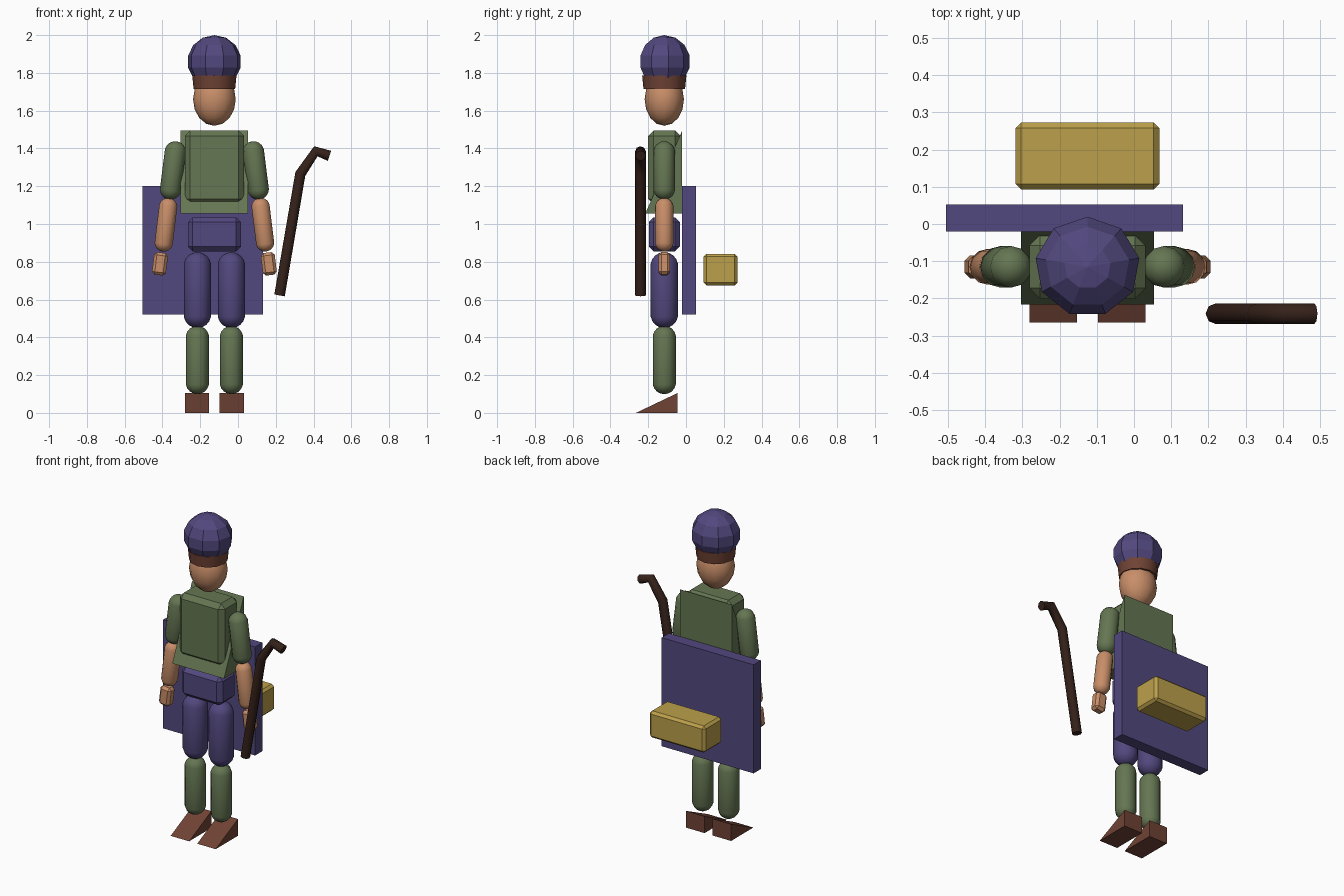
import bpy, bmesh, math
from mathutils import Vector, Matrix

if "Cube" in bpy.data.objects:
    bpy.data.objects.remove(bpy.data.objects["Cube"])

CX, CY = -0.125, -0.115   # body axis


def mat(name, r, g, b):
    m = bpy.data.materials.new(name)
    m.diffuse_color = (r, g, b, 1)
    m.use_nodes = True
    m.node_tree.nodes["Principled BSDF"].inputs["Base Color"].default_value = m.diffuse_color
    return m


PURPLE = mat("purple", 0.085, 0.065, 0.21)
GREEN = mat("green", 0.13, 0.18, 0.085)
SKIN = mat("skin", 0.58, 0.27, 0.14)
BROWN = mat("brown", 0.16, 0.055, 0.035)
DARK = mat("dark_wood", 0.035, 0.015, 0.01)
GOLD = mat("gold", 0.5, 0.35, 0.07)


def finish(name, bm, material, smooth=0):
    bmesh.ops.recalc_face_normals(bm, faces=bm.faces)
    me = bpy.data.meshes.new(name)
    bm.to_mesh(me)
    bm.free()
    me.materials.append(material)
    ob = bpy.data.objects.new(name, me)
    bpy.context.collection.objects.link(ob)
    if smooth:
        bpy.ops.object.select_all(action='DESELECT')
        bpy.context.view_layer.objects.active = ob
        ob.select_set(True)
        bpy.ops.object.shade_smooth_by_angle(angle=math.radians(smooth))
    return ob


def box(name, lo, hi, material, chamfer=0, tilt=0):
    lo, hi = Vector(lo), Vector(hi)
    bm = bmesh.new()
    bmesh.ops.create_cube(bm, size=1)
    bmesh.ops.scale(bm, vec=hi - lo, verts=bm.verts)
    if chamfer:
        bmesh.ops.bevel(bm, geom=bm.edges[:], offset=chamfer, segments=1, affect='EDGES')
    ob = finish(name, bm, material)
    ob.location = (lo + hi) / 2
    ob.rotation_euler.y = tilt
    return ob


def wedge(name, lo, hi, material):
    # box whose front slopes from the low front edge to the high back edge
    bm = bmesh.new()
    profile = [(lo[1], lo[2]), (hi[1], lo[2]), (hi[1], hi[2])]
    face = bm.faces.new([bm.verts.new((lo[0], y, z)) for y, z in profile])
    ext = bmesh.ops.extrude_face_region(bm, geom=[face])["geom"]
    bmesh.ops.translate(bm, vec=(hi[0] - lo[0], 0, 0),
                        verts=[v for v in ext if isinstance(v, bmesh.types.BMVert)])
    return finish(name, bm, material)


def ball(name, loc, radii, material, seg, rings, smooth=0):
    bm = bmesh.new()
    bmesh.ops.create_uvsphere(bm, u_segments=seg, v_segments=rings, radius=1)
    bmesh.ops.scale(bm, vec=radii, verts=bm.verts)
    bmesh.ops.translate(bm, vec=loc, verts=bm.verts)
    return finish(name, bm, material, smooth)


def capsule(name, a, b, r, material):
    # sphere split at its middle and stretched so its tips reach a and b
    a, b = Vector(a), Vector(b)
    bm = bmesh.new()
    bmesh.ops.create_uvsphere(bm, u_segments=12, v_segments=9, radius=r * 1.015)
    shift = (b - a).length / 2 - r
    for v in bm.verts:
        v.co.z += shift if v.co.z > 0 else -shift
    rot = Vector((0, 0, 1)).rotation_difference(b - a).to_matrix().to_4x4()
    bm.transform(Matrix.Translation((a + b) / 2) @ rot)
    return finish(name, bm, material, 40)


# head, hair band and hat
ball("head", (CX, CY, 1.66), (0.113, 0.104, 0.14), SKIN, 12, 8, 40)
bm = bmesh.new()
bmesh.ops.create_cone(bm, cap_ends=True, segments=12, radius1=0.11, radius2=0.117, depth=0.07,
                      matrix=Matrix.Translation((CX, CY, 1.75)))
finish("hair", bm, BROWN, 40)
ball("hat", (CX, CY, 1.86), (0.145, 0.138, 0.14), PURPLE, 9, 7)

# trunk
box("torso", (-0.281, -0.2, 1.105), (0.031, -0.03, 1.495), GREEN, 0.028)
wedge("vest", (-0.304, -0.216, 1.055), (0.054, -0.02, 1.495), GREEN)
box("pelvis", (-0.265, -0.197, 0.855), (0.015, -0.033, 1.035), PURPLE, 0.025)

# limbs, mirrored about the body axis
for side, s in (("left", -1), ("right", 1)):
    x = lambda d: CX + s * d
    capsule(side + "_thigh", (x(0.09), CY, 0.45), (x(0.09), CY, 0.85), 0.072, PURPLE)
    capsule(side + "_shin", (x(0.09), CY, 0.1), (x(0.09), CY, 0.46), 0.061, GREEN)
    fx = x(0.092)
    wedge(side + "_shoe", (fx - 0.064, -0.265, 0), (fx + 0.064, -0.045, 0.105), BROWN)
    capsule(side + "_upper_arm", (x(0.239), CY, 1.13), (x(0.2), CY, 1.437), 0.056, GREEN)
    capsule(side + "_forearm", (x(0.274), CY, 0.855), (x(0.239), CY, 1.138), 0.048, SKIN)
    hx = x(0.288)
    box(side + "_hand", (hx - 0.037, CY - 0.031, 0.729), (hx + 0.037, CY + 0.031, 0.849),
        SKIN, 0.015, -s * math.radians(7))

# panel and pack behind the figure
box("back_panel", (-0.505, -0.02, 0.52), (0.132, 0.052, 1.2), PURPLE)
box("pack_box", (-0.318, 0.093, 0.675), (0.068, 0.273, 0.842), GOLD, 0.015)

# crooked cane: tube along a bent path
cu = bpy.data.curves.new("cane", 'CURVE')
cu.dimensions = '3D'
cu.bevel_depth = 0.028
cu.bevel_resolution = 2
cu.use_fill_caps = True
path = [(0.22, 0.622), (0.33, 1.265), (0.412, 1.385), (0.484, 1.361)]
sp = cu.splines.new('POLY')
sp.points.add(len(path) - 1)
for p, (px, pz) in zip(sp.points, path):
    p.co = (px, -0.241, pz, 1)
cu.materials.append(DARK)
bpy.context.collection.objects.link(bpy.data.objects.new("cane", cu))
